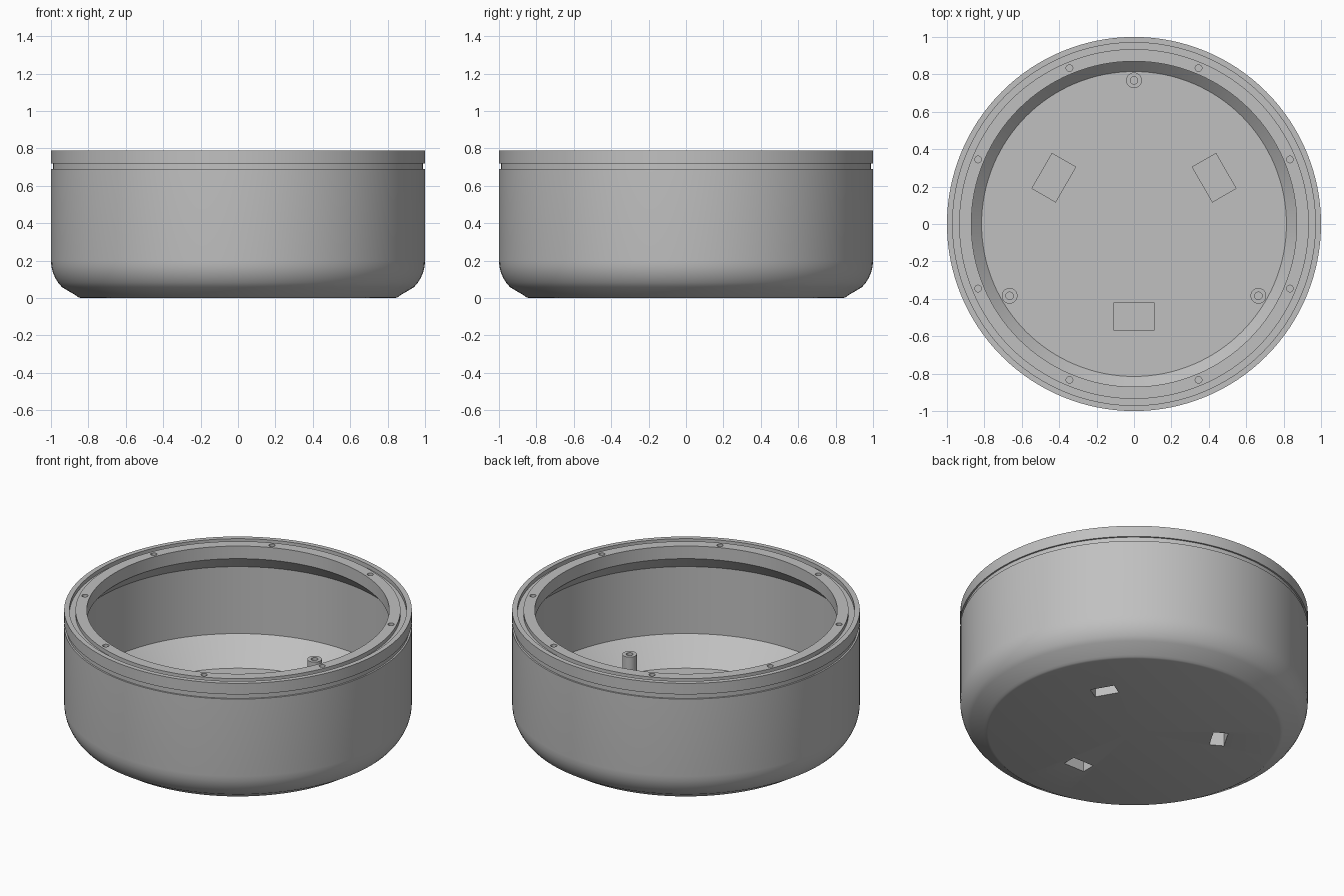
import bpy, bmesh, math
from mathutils import Matrix, Vector

cube = bpy.data.objects.get("Cube")
if cube:
    bpy.data.objects.remove(cube, do_unlink=True)

grey = bpy.data.materials.new("plain grey")
grey.use_nodes = True
colour = (0.53, 0.53, 0.53, 1)
grey.diffuse_color = colour
grey.node_tree.nodes["Principled BSDF"].inputs["Base Color"].default_value = colour


def finish(name, bm):
    bmesh.ops.recalc_face_normals(bm, faces=bm.faces)
    mesh = bpy.data.meshes.new(name)
    bm.to_mesh(mesh)
    bm.free()
    mesh.materials.append(grey)
    obj = bpy.data.objects.new(name, mesh)
    bpy.context.collection.objects.link(obj)
    return obj


def activate(obj):
    bpy.ops.object.select_all(action="DESELECT")
    obj.select_set(True)
    bpy.context.view_layer.objects.active = obj


def lathe(name, profile, steps):
    """Spin a radius/height profile that starts and ends on the axis."""
    bm = bmesh.new()
    verts = [bm.verts.new((r, 0, z)) for r, z in profile]
    edges = [bm.edges.new(pair) for pair in zip(verts, verts[1:])]
    bmesh.ops.spin(bm, geom=verts + edges, axis=(0, 0, 1), cent=(0, 0, 0),
                   angle=math.tau, steps=steps, use_duplicate=False)
    bmesh.ops.remove_doubles(bm, verts=bm.verts, dist=0.0001)
    return finish(name, bm)


def ring_place(angle, radius, z):
    a = math.radians(angle)
    return (Matrix.Translation((radius * math.cos(a), radius * math.sin(a), z))
            @ Matrix.Rotation(a - math.pi / 2, 4, "Z"))


def add_box(bm, angle, radius, size, z0, z1):
    scale = Matrix.Diagonal((size[0], size[1], z1 - z0, 1))
    bmesh.ops.create_cube(bm, size=1, matrix=ring_place(angle, radius, (z0 + z1) / 2) @ scale)


def cut(obj, cutter):
    mod = obj.modifiers.new("cut", "BOOLEAN")
    mod.operation = "DIFFERENCE"
    mod.solver = "EXACT"
    mod.object = cutter
    activate(obj)
    bpy.ops.object.modifier_apply(modifier=mod.name)


def smooth(obj):
    activate(obj)
    bpy.ops.object.shade_smooth_by_angle(angle=math.radians(30))


# Shell: rounded lower edge, side groove, seal groove, inner lip and sloped floor edge
shoulder = [(0.8 + 0.2 * math.cos(math.radians(a)), 0.2 + 0.2 * math.sin(math.radians(a)))
            for a in range(-45, 1, 9)]
profile = [(0, 0), (0.84, 0), (0.853, 0.004), (0.863, 0.012)] + shoulder + [
    (1, 0.69), (0.99, 0.69), (0.99, 0.72), (1, 0.72), (1, 0.79),
    (0.97, 0.79), (0.97, 0.765), (0.935, 0.765), (0.935, 0.79),
    (0.87, 0.79), (0.87, 0.71), (0.965, 0.615), (0.965, 0.19), (0.815, 0.04), (0, 0.04)]
shell = lathe("bowl_shell", profile, 128)

# Screw holes around the rim and pockets open to the underside
bm = bmesh.new()
for i in range(8):
    bmesh.ops.create_cone(bm, cap_ends=True, segments=24, radius1=0.018, radius2=0.018,
                          depth=0.12, matrix=ring_place(22.5 + 45 * i, 0.902, 0.79))
for angle in (30, 150, 270):
    add_box(bm, angle, 0.495, (0.145, 0.085), -0.05, 0.095)
cutter = finish("hole_cutter", bm)
cutter.hide_render = True
cut(shell, cutter)
smooth(shell)

# Pocket housings standing on the floor
for i, angle in enumerate((30, 150, 270)):
    bm = bmesh.new()
    add_box(bm, angle, 0.495, (0.22, 0.15), 0.03, 0.12)
    housing = finish(f"pocket_housing_{i + 1}", bm)
    cut(housing, cutter)
bpy.data.objects.remove(cutter, do_unlink=True)

# Mounting posts with blind holes
post_profile = [(0, 0.03), (0.042, 0.03), (0.042, 0.185), (0.02, 0.185), (0.02, 0.08), (0, 0.08)]
for i, angle in enumerate((90, 210, 330)):
    post = lathe(f"mounting_post_{i + 1}", post_profile, 32)
    post.data.transform(ring_place(angle, 0.768, 0))
    smooth(post)
